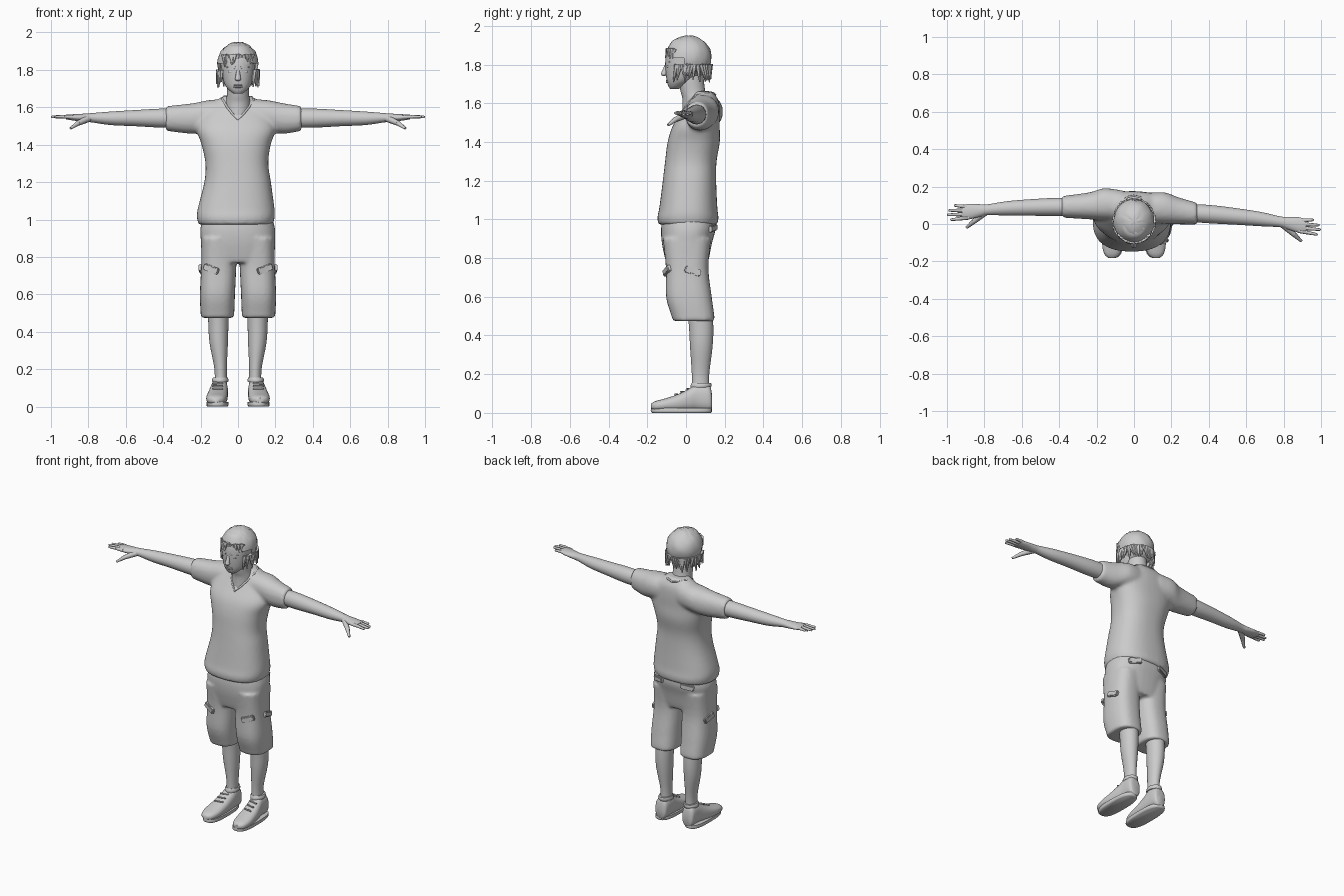
import bpy, bmesh, math, random
from mathutils import Vector, Matrix
from mathutils.bvhtree import BVHTree

random.seed(4)
cube = bpy.data.objects.get("Cube")
if cube:
    bpy.data.objects.remove(cube)

grey = bpy.data.materials.new("plain_grey")
grey.use_nodes = True
grey.diffuse_color = (0.6, 0.6, 0.6, 1)
grey.node_tree.nodes["Principled BSDF"].inputs["Base Color"].default_value = (0.6, 0.6, 0.6, 1)


def arm_y(s, x, y):
    """The right arm swings back a little compared with the left."""
    return y + (0.01 + 0.07 * x if s < 0 else 0)


def loft(bm, sections, axis="z", s=1, p=2.0, sides=28, steps=4):
    """Skin superellipse rings (t, c1, c2, r1, r2), splined along an axis; s mirrors x."""
    rows = [sections[0]] + list(sections) + [sections[-1]]
    rings = []
    for i in range(1, len(rows) - 2):
        for k in range(steps + (i == len(rows) - 3)):
            u = k / steps
            a, b, c, d = rows[i - 1:i + 3]
            rings.append([0.5 * (2 * B + (C - A) * u + (2 * A - 5 * B + 4 * C - D) * u * u
                                 + (3 * B - A - 3 * C + D) * u ** 3)
                          for A, B, C, D in zip(a, b, c, d)])
    loops = []
    for t, c1, c2, r1, r2 in rings:
        loop = []
        for k in range(sides):
            w = 2 * math.pi * k / sides
            co, si = math.cos(w), math.sin(w)
            a = c1 + r1 * math.copysign(abs(co) ** (2 / p), co)
            b = c2 + r2 * math.copysign(abs(si) ** (2 / p), si)
            x, y, z = {"z": (a, b, t), "x": (t, arm_y(s, t, a), b), "y": (a, t, b)}[axis]
            loop.append(bm.verts.new((s * x, y, z)))
        loops.append(loop)
    for lo, hi in zip(loops, loops[1:]):
        for k in range(sides):
            j = (k + 1) % sides
            bm.faces.new((lo[k], lo[j], hi[j], hi[k]))
    bm.faces.new(loops[0])
    bm.faces.new(loops[-1])


def limb(bm, a, b, r1, r2, sides=8):
    """Tapered rod between two points."""
    a, b = Vector(a), Vector(b)
    turn = (b - a).to_track_quat("Z", "Y").to_matrix().to_4x4()
    bmesh.ops.create_cone(bm, cap_ends=True, segments=sides, radius1=r1, radius2=r2,
                          depth=(b - a).length, matrix=Matrix.Translation((a + b) / 2) @ turn)


def ball(bm, loc, size, detail=16):
    m = Matrix.Translation(loc) @ Matrix.Diagonal((*size, 1))
    return bmesh.ops.create_uvsphere(bm, u_segments=detail, v_segments=detail // 2, radius=1, matrix=m)["verts"]


def finish(bm, name, voxel=0):
    bmesh.ops.recalc_face_normals(bm, faces=bm.faces)
    for f in bm.faces:
        f.smooth = True
    for e in bm.edges:
        if len(e.link_faces) == 2 and e.calc_face_angle(0) > 0.9:
            e.smooth = False
    mesh = bpy.data.meshes.new(name)
    bm.to_mesh(mesh)
    bm.free()
    mesh.materials.append(grey)
    ob = bpy.data.objects.new(name, mesh)
    bpy.context.collection.objects.link(ob)
    if voxel:
        # Fuse overlapping pieces into one garment
        mod = ob.modifiers.new("fuse", "REMESH")
        mod.mode, mod.voxel_size, mod.use_smooth_shade = "VOXEL", voxel, True
        mod = ob.modifiers.new("soften", "SMOOTH")
        mod.factor, mod.iterations = 0.5, 5
    return ob


# Shirt: body and two sleeves
bm = bmesh.new()
loft(bm, [(0.972, -.012, .010, .198, .152), (1.01, -.012, .010, .208, .158), (1.06, -.010, .012, .205, .150),
          (1.20, -.002, .018, .178, .138), (1.30, -.006, .025, .168, .133), (1.40, -.010, .040, .185, .135),
          (1.48, -.010, .052, .210, .122), (1.55, -.010, .075, .190, .100), (1.61, -.008, .092, .145, .077),
          (1.65, -.005, .090, .090, .057), (1.662, -.003, .090, .072, .045)], p=2.4, sides=40)
for s in (1, -1):
    end = 0.34 if s > 0 else 0.385
    loft(bm, [(.06, .085, 1.56, .08, .085), (.16, .085, 1.555, .085, .083), (.24, .07, 1.54, .072, .082),
              (end, .055, 1.54, .058, .066)], "x", s, 2.2)
shirt = finish(bm, "shirt", 0.011)

# Collar trim laid on the shirt
tree = BVHTree.FromObject(shirt, bpy.context.evaluated_depsgraph_get())
half = [(0, -.05, 1.545), (.03, -.03, 1.575), (.06, .0, 1.61), (.085, .05, 1.645), (.075, .11, 1.66), (.035, .15, 1.655)]
path = half + [(0, .16, 1.65)] + [(-x, y, z) for x, y, z in half[:0:-1]]
curve = bpy.data.curves.new("collar", "CURVE")
curve.dimensions, curve.bevel_depth, curve.bevel_resolution = "3D", 0.006, 2
line = curve.splines.new("POLY")
line.points.add(len(path) - 1)
line.use_cyclic_u = True
for point, co in zip(line.points, path):
    point.co = (*tree.find_nearest(Vector(co))[0], 1)
curve.materials.append(grey)
bpy.context.collection.objects.link(bpy.data.objects.new("collar", curve))

# Shorts: hips and two wide legs
bm = bmesh.new()
loft(bm, [(1.02, 0, .015, .180, .135), (.95, -.002, .012, .200, .141), (.88, 0, .005, .198, .130),
          (.80, 0, .005, .195, .114), (.77, 0, .005, .185, .105)], p=2.4, sides=40)
for s in (1, -1):
    loft(bm, [(.90, .100, .005, .096, .125), (.75, .103, .006, .094, .110), (.60, .110, .015, .094, .118),
              (.50, .110, .036, .090, .111), (.474, .110, .040, .088, .106)], s=s, p=2.6)
shorts = finish(bm, "shorts", 0.01)

# Pocket flaps following the cloth
tree = BVHTree.FromObject(shorts, bpy.context.evaluated_depsgraph_get())
for s, side in ((1, "left"), (-1, "right")):
    flaps = (("front_flap", (.15, -.12, .735), .35), ("side_flap", (.24, .04, .735), -.3),
             ("back_flap", (.13, .2, .95), .15))
    for name, spot, tilt in flaps:
        loc, normal, *_ = tree.find_nearest(Vector((s * spot[0], *spot[1:])))
        bm = bmesh.new()
        m = (Matrix.Translation(loc) @ normal.to_track_quat("Z", "Y").to_matrix().to_4x4()
             @ Matrix.Rotation(s * tilt, 4, "Z") @ Matrix.Diagonal((.085, .035, .022, 1)))
        bmesh.ops.create_cube(bm, size=1, matrix=m)
        bmesh.ops.bevel(bm, geom=bm.edges[:], offset=.005, segments=2, affect="EDGES")
        finish(bm, side + "_" + name)

for s, side in ((1, "left"), (-1, "right")):
    # Bare arm with palm, fingers and thumb
    bm = bmesh.new()
    loft(bm, [(.28, .06, 1.542, .046, .05), (.40, .053, 1.542, .049, .051), (.55, .040, 1.542, .044, .043),
              (.68, .026, 1.541, .038, .036), (.78, .012, 1.544, .029, .025), (.82, .005, 1.544, .033, .022),
              (.88, -.005, 1.546, .041, .017), (.92, -.010, 1.548, .036, .012)], "x", s)
    for y0, y1, tip in ((-.037, -.055, .975), (-.019, -.030, .992), (0, -.006, .985), (.018, .022, .955)):
        pts = [Vector((s * x, arm_y(s, x, y), z))
               for x, y, z in ((.88, y0, 1.547), ((.88 + tip) / 2, (y0 + y1) / 2, 1.55), (tip, y1, 1.549))]
        limb(bm, pts[0], pts[1], .011, .010)
        limb(bm, pts[1], pts[2], .010, .007)
        ball(bm, pts[2], (.008, .007, .007), 8)
    thumb = [Vector((s * x, arm_y(s, x, y), z))
             for x, y, z in ((.80, -.005, 1.54), (.855, -.055, 1.515), (.895, -.092, 1.487))]
    limb(bm, thumb[0], thumb[1], .020, .014)
    limb(bm, thumb[1], thumb[2], .014, .007)
    ball(bm, thumb[1], (.014, .014, .014), 8)
    finish(bm, side + "_arm")

    # Bare lower leg
    bm = bmesh.new()
    loft(bm, [(.60, .105, .065, .058, .065), (.45, .105, .078, .054, .063), (.34, .103, .079, .049, .058),
              (.20, .093, .075, .033, .045), (.10, .092, .075, .034, .045)], s=s)
    finish(bm, side + "_leg")

    # Shoe upper, ankle rim and laces
    bm = bmesh.new()
    loft(bm, [(.135, .100, .055, .028, .035), (.12, .100, .075, .042, .068), (.06, .100, .080, .046, .070),
              (.02, .104, .068, .050, .060), (-.04, .110, .052, .055, .045), (-.11, .115, .042, .055, .032),
              (-.16, .117, .036, .042, .024), (-.182, .118, .034, .018, .012)], "y", s, 2.4)
    loft(bm, [(.13, .095, .076, .042, .052), (.142, .095, .078, .044, .054), (.155, .094, .08, .040, .050)], s=s)
    for y, z in ((.015, .127), (-.015, .113), (-.045, .099)):
        limb(bm, (s * .08, y, z - .004), (s * .135, y - .012, z - .004), .005, .005)
    finish(bm, side + "_shoe")

    # Sole
    bm = bmesh.new()
    loft(bm, [(0, .110, -.024, .054, .152), (.008, .110, -.024, .059, .158), (.024, .110, -.024, .058, .157)],
         s=s, p=2.8)
    finish(bm, side + "_sole")

# Neck and head
bm = bmesh.new()
loft(bm, [(1.55, 0, .055, .066, .075), (1.62, 0, .048, .066, .066), (1.66, 0, .036, .060, .064),
          (1.72, 0, .026, .060, .066), (1.78, 0, .020, .060, .066)])
finish(bm, "neck")
bm = bmesh.new()
loft(bm, [(1.674, 0, -.060, .024, .022), (1.69, 0, -.050, .046, .042), (1.72, 0, -.030, .070, .070),
          (1.77, 0, -.010, .086, .096), (1.82, 0, -.002, .093, .105), (1.87, 0, .002, .093, .102),
          (1.92, 0, .005, .068, .078), (1.935, 0, .005, .04, .05)], p=2.1)
finish(bm, "head")

# Nose, lips, brows, eyes and ears
bm = bmesh.new()
limb(bm, (0, -.098, 1.805), (0, -.114, 1.752), .008, .015)
ball(bm, (0, -.114, 1.752), (.016, .015, .012))
finish(bm, "nose")
bm = bmesh.new()
for z in (1.718, 1.709):
    ball(bm, (0, -.093, z), (.026, .011, .006))
finish(bm, "lips")
for s, side in ((1, "left"), (-1, "right")):
    bm = bmesh.new()
    ball(bm, (s * .036, -.088, 1.79), (.016, .012, .008))
    finish(bm, side + "_eye")
    bm = bmesh.new()
    limb(bm, (s * .014, -.103, 1.811), (s * .060, -.083, 1.814), .007, .004)
    finish(bm, side + "_brow")
    bm = bmesh.new()
    ball(bm, (s * .096, .01, 1.775), (.014, .022, .032))
    finish(bm, side + "_ear")

# Hair: uneven cap open over the face, with loose locks
bm = bmesh.new()
cap = ball(bm, (0, .014, 1.835), (.110, .119, .115), 32)
bmesh.ops.delete(bm, geom=[v for v in cap if v.co.z < 1.835 and v.co.y < -.015 or v.co.z < 1.73], context="VERTS")
for v in bm.verts:
    v.co += (v.co - Vector((0, .014, 1.835))) * random.uniform(-.025, .02)
finish(bm, "hair_cap")
bm = bmesh.new()
for i in range(44):
    w = 2 * math.pi * i / 44
    front = math.cos(w) > 0.55
    top, low = (1.88, 1.825) if front else (1.80, 1.715)
    flare = random.uniform(.94, 1.06)
    sweep = w + random.uniform(-.2, .2)
    grip = .90 if front else .94
    limb(bm, (.110 * grip * math.sin(w), .014 - .119 * grip * math.cos(w), top),
         (.110 * flare * math.sin(sweep), .014 - .117 * flare * math.cos(sweep), low + random.uniform(-.01, .02)),
         .015, .003, 6)
finish(bm, "hair_locks")
